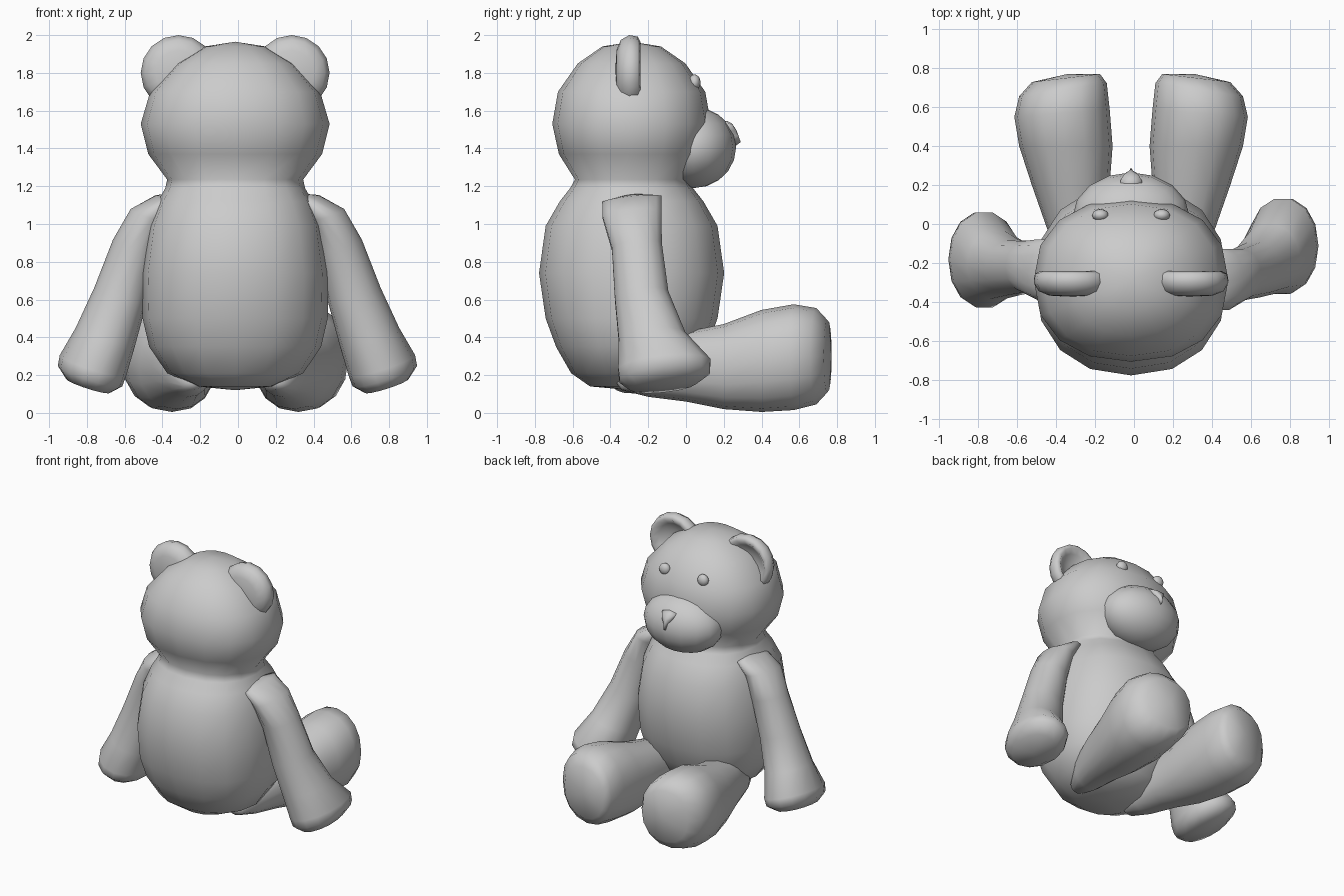
import bpy, bmesh, math
from mathutils import Vector

grey = bpy.data.materials.new("soft grey")
grey.diffuse_color = (0.6, 0.6, 0.6, 1)


def power(t, n):
    # superellipse coordinates: n = 2 is round, larger is squarer
    c, s = math.cos(t), math.sin(t)
    return (math.copysign(abs(c) ** (2 / n), c), math.copysign(abs(s) ** (2 / n), s))


def ring(center, u, v, count=16, n=2.0):
    c, u, v = Vector(center), Vector(u), Vector(v)
    pts = []
    for i in range(count):
        a, b = power(2 * math.pi * i / count, n)
        pts.append(c + u * a + v * b)
    return pts


def loft(name, rings, start, end):
    # skin a list of rings and close both ends with a centre point
    bm = bmesh.new()
    vr = [[bm.verts.new(p) for p in r] for r in rings]
    k = len(vr[0])
    for a, b in zip(vr, vr[1:]):
        for i in range(k):
            j = (i + 1) % k
            bm.faces.new((a[i], a[j], b[j], b[i]))
    for r, tip in ((vr[0], start), (vr[-1], end)):
        t = bm.verts.new(tip)
        for i in range(k):
            bm.faces.new((r[i], r[(i + 1) % k], t))
    bmesh.ops.recalc_face_normals(bm, faces=bm.faces)
    for f in bm.faces:
        f.smooth = True
    me = bpy.data.meshes.new(name)
    bm.to_mesh(me)
    bm.free()
    me.materials.append(grey)
    ob = bpy.data.objects.new(name, me)
    bpy.context.collection.objects.link(ob)
    return ob


def ellipsoid(name, center, size, segs=16, rings=10):
    bpy.ops.mesh.primitive_uv_sphere_add(segments=segs, ring_count=rings, radius=1, location=center)
    ob = bpy.context.object
    ob.name = name
    ob.scale = size
    bpy.ops.object.shade_smooth()
    ob.data.materials.append(grey)
    return ob


CX = -0.015

# Body and head in one skin: (z, half width, half depth)
profile = [(0.14, 0.20, 0.22), (0.21, 0.36, 0.32), (0.35, 0.455, 0.40), (0.50, 0.49, 0.455),
           (0.74, 0.495, 0.49), (0.99, 0.46, 0.455), (1.12, 0.41, 0.38), (1.19, 0.37, 0.325),
           (1.235, 0.36, 0.30), (1.37, 0.46, 0.385), (1.53, 0.50, 0.42), (1.70, 0.45, 0.39),
           (1.85, 0.315, 0.285), (1.94, 0.16, 0.155)]
loft("body_and_head",
     [ring((CX, -0.288, z), (rx, 0, 0), (0, ry, 0), 16, 2.25) for z, rx, ry in profile],
     (CX, -0.288, 0.12), (CX, -0.288, 1.965))

# Snout
ellipsoid("snout", (CX, 0.04, 1.405), (0.30, 0.225, 0.215))

# Nose: rounded triangle pointing down
tri = [(-0.055, 1.535), (0, 1.545), (0.055, 1.535), (0.04, 1.495), (0.012, 1.46),
       (0, 1.415), (-0.012, 1.46), (-0.04, 1.495)]
loft("nose",
     [[(CX + x * s, y + (1.5 - z) * 0.35, 1.49 + (z - 1.49) * s) for x, z in tri]
      for y, s in ((0.17, 1.0), (0.235, 1.0), (0.26, 0.75))],
     (CX, 0.17, 1.49), (CX, 0.268, 1.495))

# Ear profile (radius, y): domed back, rolled rim, hollow front
ear = [(0.12, -0.068), (0.175, -0.045), (0.20, 0.0), (0.192, 0.045), (0.165, 0.058),
       (0.13, 0.03), (0.07, 0.005)]

# Leg rings: (x, y, z, half width, half height, outward slant of the sole)
leg = [(0.23, -0.34, 0.17, 0.06, 0.05, 0), (0.25, -0.20, 0.22, 0.12, 0.135, 0),
       (0.28, 0.0, 0.245, 0.16, 0.185, 0), (0.31, 0.20, 0.245, 0.20, 0.225, 0),
       (0.335, 0.40, 0.275, 0.24, 0.27, 0), (0.355, 0.57, 0.295, 0.245, 0.28, 0.08),
       (0.35, 0.69, 0.30, 0.225, 0.255, 0.15), (0.335, 0.75, 0.30, 0.175, 0.19, 0.12)]

# Arm rings: (x, y, z, half width, half depth, y shift of the left arm)
arm = [(0.38, -0.285, 1.13, 0.06, 0.16, 0.05), (0.47, -0.285, 1.05, 0.10, 0.16, 0.05),
       (0.54, -0.26, 0.88, 0.125, 0.135, 0.04), (0.62, -0.235, 0.62, 0.145, 0.145, 0.01),
       (0.70, -0.18, 0.40, 0.165, 0.18, -0.03), (0.765, -0.115, 0.25, 0.185, 0.25, -0.07),
       (0.78, -0.112, 0.195, 0.18, 0.245, -0.07), (0.79, -0.12, 0.145, 0.125, 0.18, -0.07)]

for side, s in (("right", 1), ("left", -1)):
    # Eye
    ellipsoid(side + "_eye", (CX + s * 0.158, 0.045, 1.75), (0.042, 0.032, 0.042), 12, 8)

    # Ear
    ex = CX + s * 0.30
    loft(side + "_ear",
         [ring((ex, -0.30 + y, 1.8), (r, 0, 0), (0, 0, r), 16) for r, y in ear],
         (ex, -0.375, 1.8), (ex, -0.302, 1.8))

    # Leg
    loft(side + "_leg",
         [ring((CX + s * x, y, z), (s * w, -w * k, 0), (0, 0, h), 16, 2.2)
          for x, y, z, w, h, k in leg],
         (CX + s * 0.22, -0.37, 0.16), (CX + s * 0.33, 0.77, 0.30))

    # Arm
    def ay(y, d):
        return y + (d if s < 0 else 0)
    loft(side + "_arm",
         [ring((s * x - 0.003, ay(y, d), z), (s * w * 0.95, 0, w * 0.3), (0, v, v * 0.1), 14, 2.1)
          for x, y, z, w, v, d in arm],
         (s * 0.35, ay(-0.285, 0.05), 1.16), (s * 0.795, ay(-0.125, -0.07), 0.13))
